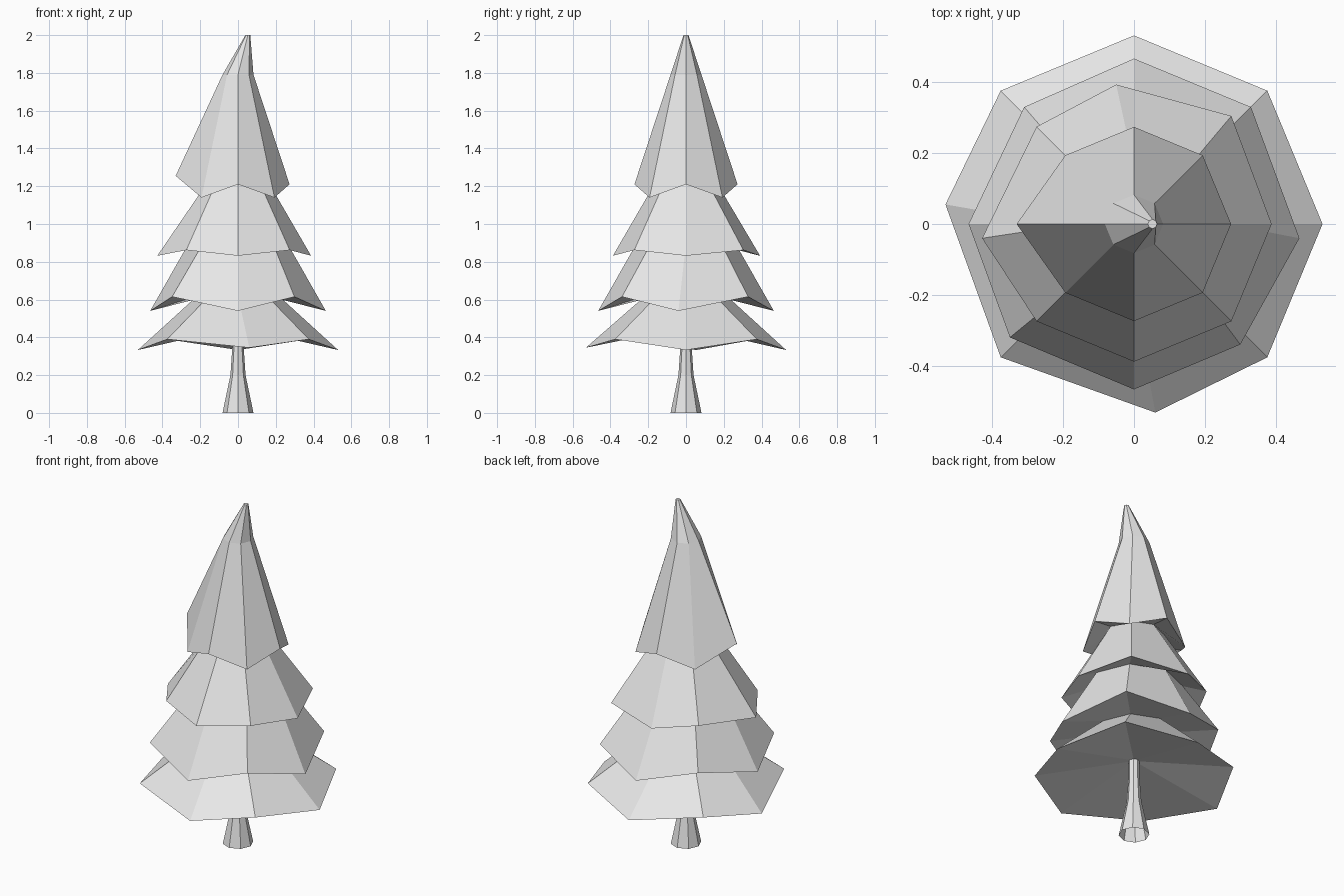
import bpy
import bmesh
from math import cos, sin, pi

SIDES = 8

cube = bpy.data.objects.get("Cube")
if cube:
    bpy.data.objects.remove(cube, do_unlink=True)

# One pale grey for the whole tree
grey = bpy.data.materials.new("pale_grey")
grey.use_nodes = True
colour = (0.8, 0.8, 0.8, 1.0)
grey.diffuse_color = colour
grey.node_tree.nodes["Principled BSDF"].inputs["Base Color"].default_value = colour


def ring(radius, z, z_diag=None, shift_x=0.0, nudges=None):
    """Octagon of points with corners on the axes; diagonal corners may differ in height."""
    points = []
    for k in range(SIDES):
        a = 2 * pi * k / SIDES
        dx, dy, dz = (nudges or {}).get(k, (0, 0, 0))
        height = z_diag if (k % 2 and z_diag is not None) else z
        points.append((radius * cos(a) + shift_x + dx, radius * sin(a) + dy, height + dz))
    return points


def loft(name, rings, cap_top=False):
    """Bridge the rings from bottom to top into a flat-shaded shell."""
    bm = bmesh.new()
    loops = [[bm.verts.new(p) for p in r] for r in rings]
    for low, high in zip(loops, loops[1:]):
        for k in range(SIDES):
            n = (k + 1) % SIDES
            bm.faces.new((low[k], low[n], high[n], high[k]))
    if cap_top:
        bm.faces.new(loops[-1])
    mesh = bpy.data.meshes.new(name)
    bm.to_mesh(mesh)
    bm.free()
    mesh.materials.append(grey)
    obj = bpy.data.objects.new(name, mesh)
    bpy.context.collection.objects.link(obj)
    return obj


# Flared trunk, and the rings where each tier meets the one below
trunk_top = ring(0.03, 0.45)
neck_low = ring(0.215, 0.62)
neck_mid = ring(0.26, 0.90)
neck_high = ring(0.162, 1.22)
loft("trunk", [ring(0.082, 0), ring(0.04, 0.2), ring(0.03, 0.35), trunk_top])

# Drooping branch tiers: underside, uneven rim, upper slope
rim = ring(0.53, 0.333, 0.39, nudges={4: (0, 0.055, 0), 6: (0.06, 0, 0.012)})
loft("bottom_branches", [trunk_top, rim, neck_low])

rim = ring(0.465, 0.54, 0.615, nudges={
    0: (0, -0.04, 0), 3: (0.02, 0, 0), 5: (-0.02, 0.01, 0), 7: (-0.03, -0.01, 0)})
loft("lower_branches", [neck_low, rim, neck_mid])

rim = ring(0.387, 0.832, 0.862, nudges={
    1: (0, 0.03, 0), 2: (-0.05, 0.005, 0), 4: (-0.04, -0.04, 0)})
loft("upper_branches", [neck_mid, rim, neck_high])

# Tall crown with a tip leaning to one side
rim = ring(0.273, 1.21, 1.14, nudges={4: (-0.057, 0, 0.045)})
loft("crown", [neck_high, rim, ring(0.082, 1.79), ring(0.013, 2.0, shift_x=0.052)], cap_top=True)
